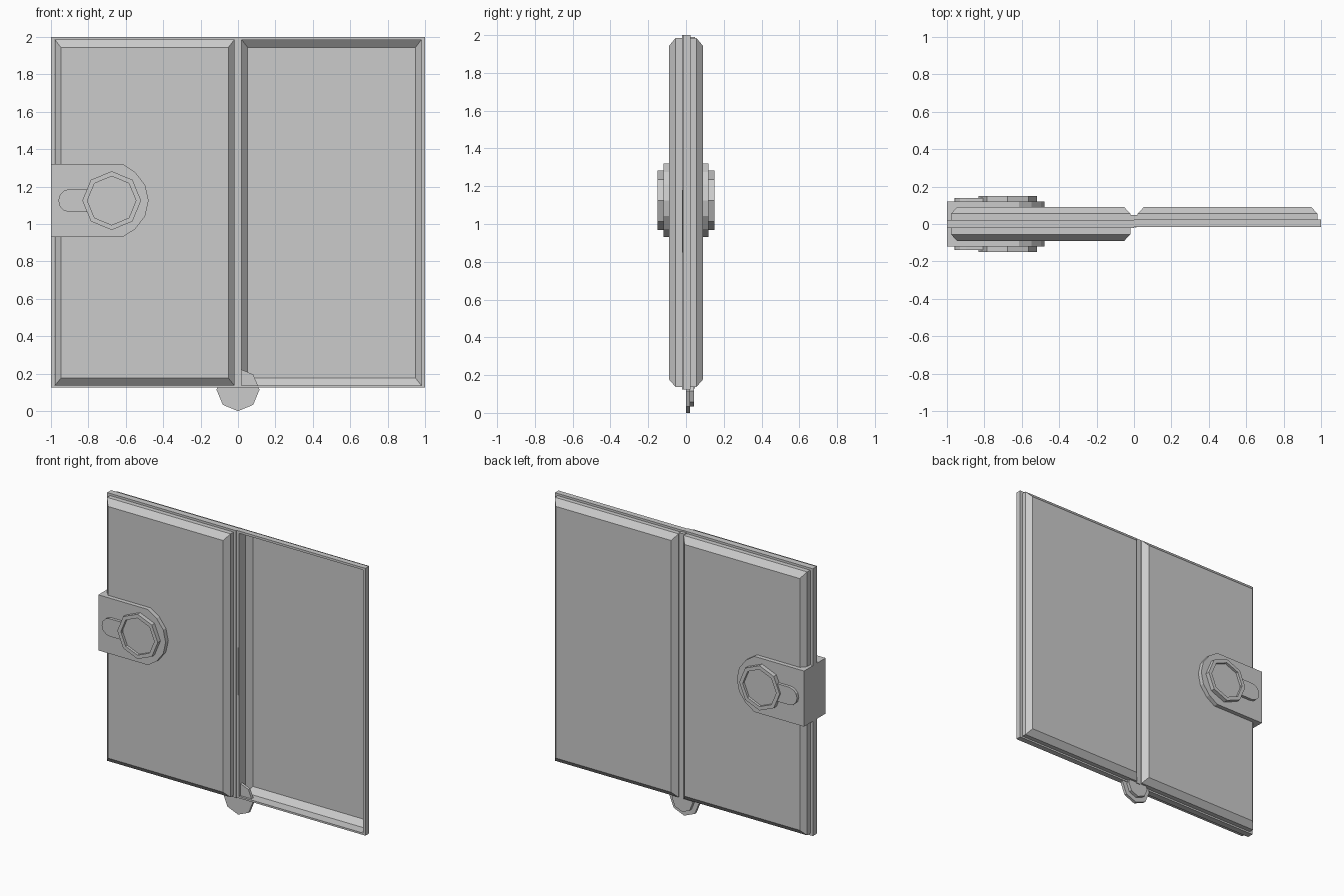
import bpy, bmesh, math

if "Cube" in bpy.data.objects:
    bpy.data.objects.remove(bpy.data.objects["Cube"])

def finish(name, bm, smooth=None):
    bmesh.ops.recalc_face_normals(bm, faces=bm.faces)
    me = bpy.data.meshes.new(name)
    bm.to_mesh(me)
    bm.free()
    ob = bpy.data.objects.new(name, me)
    bpy.context.collection.objects.link(ob)
    if smooth:
        bpy.ops.object.select_all(action='DESELECT')
        bpy.context.view_layer.objects.active = ob
        ob.select_set(True)
        bpy.ops.object.shade_smooth_by_angle(angle=math.radians(smooth))
    return ob

def loft(name, loops, cap_start=True, cap_end=True, closed=False, smooth=None):
    """Skin a list of equal-length point loops."""
    bm = bmesh.new()
    vs = [[bm.verts.new(p) for p in lp] for lp in loops]
    n = len(vs[0])
    pairs = list(zip(vs, vs[1:])) + ([(vs[-1], vs[0])] if closed else [])
    for a, b in pairs:
        for i in range(n):
            j = (i + 1) % n
            bm.faces.new((a[i], a[j], b[j], b[i]))
    if cap_start and not closed:
        bm.faces.new(vs[0])
    if cap_end and not closed:
        bm.faces.new(vs[-1])
    return finish(name, bm, smooth)

def rect(x0, x1, z0, z1, y):
    return [(x0, y, z0), (x1, y, z0), (x1, y, z1), (x0, y, z1)]

def prism(name, pts, y0, y1):
    return loft(name, [[(x, y, z) for x, z in pts] for y in (y0, y1)])

def arc(cx, cz, r, a0, a1, n):
    return [(cx + r * math.cos(math.radians(a0 + (a1 - a0) * i / n)),
             cz + r * math.sin(math.radians(a0 + (a1 - a0) * i / n))) for i in range(n + 1)]

def tray(name, x0, x1, s):
    """Open shell with chamfered edges, bulging towards s * y."""
    z0, z1 = 0.137, 1.985
    loft(name, [rect(x0, x1, z0, z1, s * 0.015),
                rect(x0, x1, z0, z1, s * 0.055),
                rect(x0 + 0.032, x1 - 0.032, z0 + 0.04, z1 - 0.042, s * 0.09)],
         cap_start=False, smooth=30)

def frame(name, x0, x1, y0, y1):
    """Rectangular rim with an open middle."""
    z0, z1, w = 0.125, 2.0, 0.02
    outer = [rect(x0, x1, z0, z1, y) for y in (y0, y1)]
    inner = [rect(x0 + w, x1 - w, z0 + 0.013, z1 - 0.016, y) for y in (y1, y0)]
    loft(name, outer + inner, closed=True)

# Shells: closed left half, open right half
tray("left_front_shell", -0.978, -0.02, -1)
tray("left_back_shell", -0.978, -0.02, 1)
tray("right_back_shell", 0.02, 0.98, 1)

# Rims and spine
frame("left_front_rim", -1.0, 0.0, -0.022, 0.0)
frame("left_back_rim", -1.0, 0.0, 0.0, 0.022)
frame("right_rim", 0.0, 1.0, -0.015, 0.024)
prism("spine", [(-0.02, 0.13), (0.02, 0.13), (0.02, 1.99), (-0.02, 1.99)], 0.0, 0.047)
prism("hinge_pin", [(0.003, 0.85), (0.014, 0.85), (0.014, 1.18), (0.003, 1.18)], -0.018, 0.0)

# Clasp strap wrapping the closed half
cx, cz = -0.675, 1.125
strap = [(-1.0, cz - 0.195)] + arc(cx, cz, 0.197, -75, 75, 6) + [(-1.0, cz + 0.195)]
strap[1] = (-0.615, cz - 0.195)
strap[-2] = (-0.615, cz + 0.195)
prism("clasp_strap", strap, -0.12, 0.12)

# Button ring and pill-shaped tongue on both sides of the clasp
for side, s in (("front", -1), ("back", 1)):
    def octagon(r, y):
        return [(x, s * y, z) for x, z in arc(cx, cz, r, 0, 360, 8)[:-1]]
    loft(side + "_button", [octagon(0.157, 0.118), octagon(0.157, 0.15),
                            octagon(0.13, 0.15), octagon(0.13, 0.132)])
    pill = [(-0.80, cz - 0.062)] + arc(-0.898, cz, 0.062, 270, 90, 6) + [(-0.80, cz + 0.062)]
    prism(side + "_button_tongue", pill, s * 0.118, s * 0.14)

# Small octagonal foot tab under the spine
prism("foot_tab", arc(0, 0.115, 0.115, -90, 270, 8)[:-1], 0.0, 0.02)
prism("foot_tab_back", arc(0, 0.115, 0.08, -90, 270, 8)[:-1], 0.02, 0.042)
